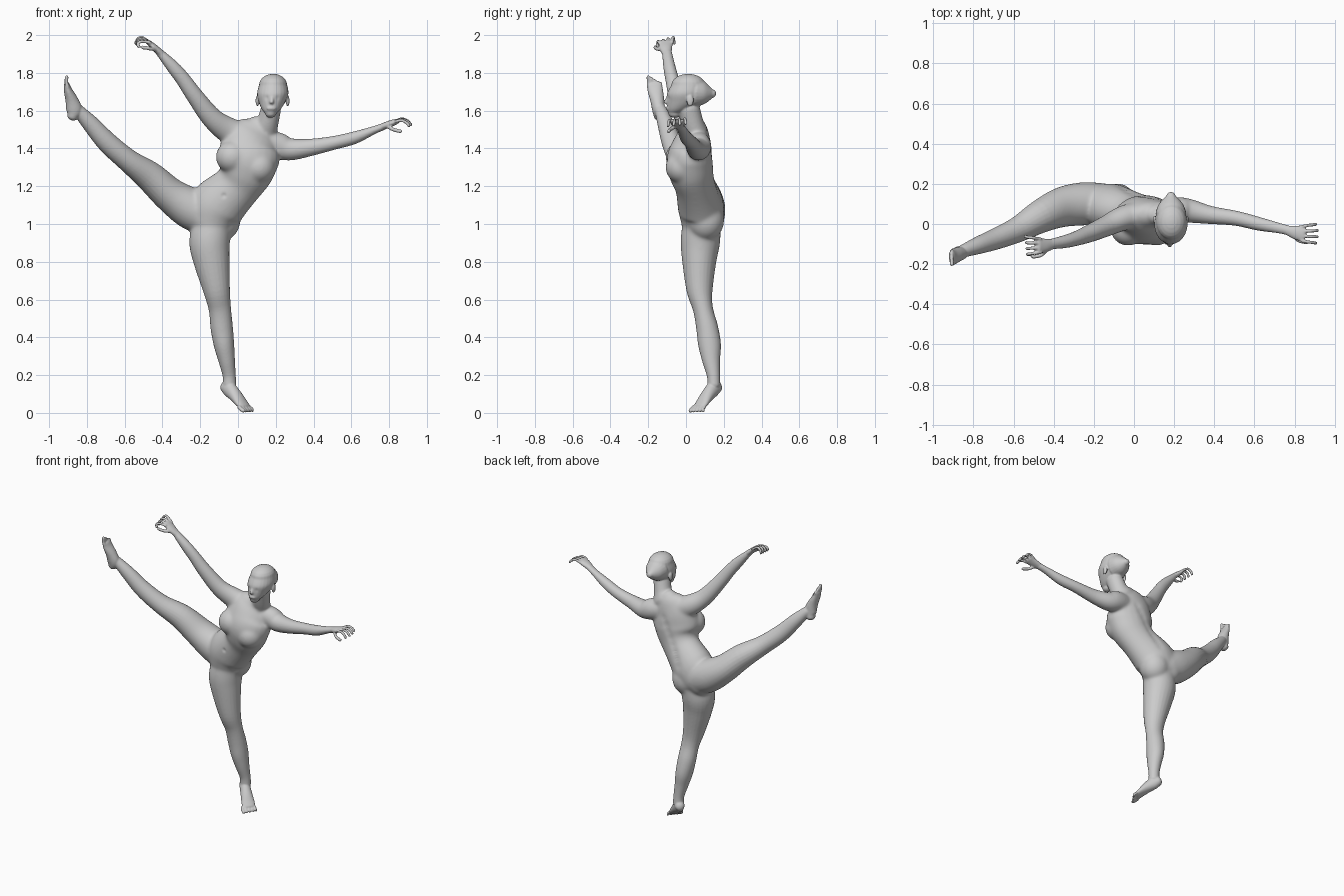
import bpy, bmesh, math
from mathutils import Vector

bm = bmesh.new()
Y = (0, 1, 0)


def spline(p, t):
    """Smooth interpolation through ring settings (x, y, z, side radius, ref radius)."""
    i = min(int(t), len(p) - 2)
    f = t - i
    a, b, c, d = p[max(i - 1, 0)], p[i], p[i + 1], p[min(i + 2, len(p) - 1)]
    return [0.5 * (2 * q + (r - o) * f + (2 * o - 5 * q + 4 * r - s) * f * f
                   + (3 * q - o - 3 * r + s) * f ** 3) for o, q, r, s in zip(a, b, c, d)]


def loft(rings, ref=Y, n=24, sub=5, axis=None):
    """Round-ended tube of elliptical sections; last radius lies along ref."""
    count = (len(rings) - 1) * sub
    pts = [spline(rings, k / sub) for k in range(count + 1)]
    pos = [Vector(p[:3]) for p in pts]
    secs = []
    for k, p in enumerate(pts):
        t = Vector(axis) if axis else (pos[min(k + 1, count)] - pos[max(k - 1, 0)]).normalized()
        secs.append((pos[k], t, p[3], p[4]))

    def cap(sec, sign):
        c, t, a, b = sec
        r = min(a, b) * 0.8
        return [(c + t * sign * r * math.sin(u), t, a * math.cos(u), b * math.cos(u))
                for u in (0.3, 0.6, 0.9, 1.2, 1.45)]
    secs = cap(secs[0], -1)[::-1] + secs + cap(secs[-1], 1)
    loops = []
    for c, t, a, b in secs:
        v = Vector(ref)
        v = (v - t * v.dot(t)).normalized()
        u = v.cross(t)
        loops.append([bm.verts.new(c + u * a * math.cos(2 * math.pi * j / n)
                                   + v * b * math.sin(2 * math.pi * j / n)) for j in range(n)])
    for l0, l1 in zip(loops, loops[1:]):
        for j in range(n):
            bm.faces.new((l0[j], l0[(j + 1) % n], l1[(j + 1) % n], l1[j]))
    bm.faces.new(loops[0][::-1])
    bm.faces.new(loops[-1])


def ball(c, r):
    made = bmesh.ops.create_uvsphere(bm, u_segments=20, v_segments=14, radius=1)["verts"]
    for v in made:
        v.co = Vector(c) + Vector((v.co.x * r[0], v.co.y * r[1], v.co.z * r[2]))


def digit(points, r):
    loft([(*p, r, r * 0.95) for p in points], ref=(0.1, 1, 0.2), n=10, sub=3)


# torso, leaning from pelvis to shoulders
loft([(-.14, .085, 1.02, .122, .113), (-.11, .078, 1.095, .148, .122), (-.005, .05, 1.2, .127, .108),
      (.04, .028, 1.275, .145, .119), (.055, .021, 1.345, .165, .123), (.07, .035, 1.42, .153, .104),
      (.1, .047, 1.475, .13, .076), (.125, .048, 1.51, .08, .057)])
for x, z in ((-.03, 1.355), (.11, 1.3)):         # breasts
    ball((x, -.023, z), (.088, .086, .087))
for x, z in ((-.19, 1.04), (-.085, 1.02)):       # buttocks
    ball((x, .105, z), (.098, .098, .11))

# neck and head
loft([(.13, .055, 1.49, .085, .06), (.155, .035, 1.535, .06, .058), (.175, .015, 1.61, .053, .058)])
loft([(.173, -.06, 1.586, .03, .034), (.176, -.04, 1.608, .05, .06), (.18, -.012, 1.645, .07, .089),
      (.184, 0, 1.69, .083, .1), (.186, .012, 1.735, .075, .09)], axis=(0, 0, 1))
loft([(.184, .055, 1.697, .077, .079), (.184, .1, 1.692, .06, .058), (.184, .142, 1.69, .022, .022)],
     ref=(0, 0, 1))                              # pointed back of the head
loft([(.18, -.094, 1.672, .009, .009), (.178, -.106, 1.645, .012, .012)], n=12)  # nose
ball((.175, -.096, 1.612), (.024, .01, .011))    # lips
for s in (-1, 1):                                # ears
    ball((.183 + s * .08, .022, 1.652), (.01, .019, .03))

# raised leg
loft([(-.165, .1, 1.045, .112, .105), (-.258, .1, 1.087, .11, .108), (-.36, .083, 1.155, .092, .1),
      (-.465, .038, 1.25, .08, .083), (-.58, -.028, 1.335, .061, .064), (-.69, -.075, 1.43, .055, .053),
      (-.78, -.108, 1.53, .045, .043), (-.838, -.13, 1.592, .034, .034), (-.86, -.14, 1.61, .033, .032)])
loft([(-.875, -.14, 1.572, .03, .03), (-.868, -.145, 1.605, .042, .034), (-.88, -.152, 1.655, .034, .037),
      (-.899, -.162, 1.705, .023, .041), (-.906, -.168, 1.735, .016, .04)])
for i in range(5):
    y = -.198 + .0165 * i
    digit([(-.904, y, 1.73), (-.909, y, 1.75), (-.907, y - .002, 1.779 - .009 * i)], .0105 - .0007 * i)

# standing leg
loft([(-.13, .085, 1.02, .1, .1), (-.15, .076, .91, .108, .105), (-.139, .07, .8, .095, .09),
      (-.113, .072, .65, .071, .069), (-.096, .09, .55, .059, .053), (-.086, .112, .45, .059, .058),
      (-.074, .125, .36, .054, .06), (-.06, .133, .28, .044, .048), (-.047, .145, .2, .035, .035),
      (-.045, .148, .15, .036, .034)])
W = Vector((.7, .7, 0))
loft([(-.065, .163, .138, .033, .031), (-.045, .142, .124, .041, .034), (-.012, .112, .09, .033, .038),
      (.018, .086, .053, .022, .043), (.034, .072, .034, .016, .042)], ref=W)
for i in range(5):
    o = W * (.021 * i - .042)
    a = Vector((.034, .07, .031)) + o
    digit([a, a + Vector((.012, -.012, -.012)), a + Vector((.025 - .003 * i, -.018 + .003 * i, -.021))],
          .0108 - .0006 * i)

# raised arm
loft([(.04, .045, 1.46, .07, .07), (-.05, .03, 1.495, .07, .063), (-.137, -.01, 1.56, .056, .052),
      (-.228, -.05, 1.677, .045, .043), (-.29, -.073, 1.765, .039, .036), (-.345, -.088, 1.832, .034, .032),
      (-.412, -.1, 1.905, .021, .026)])
loft([(-.405, -.1, 1.9, .019, .025), (-.44, -.107, 1.932, .018, .034), (-.475, -.107, 1.963, .013, .04)])
for i in range(4):
    y, f = -.074 - .0225 * i, .004 * (1.5 - i)
    digit([(-.465, y, 1.96), (-.508, y + f, 1.988 - .007 * i), (-.532, y + 1.5 * f, 1.978 - .008 * i),
           (-.542 + .006 * i, y + 2 * f, 1.956 - .006 * i)], .009)
digit([(-.43, -.12, 1.92), (-.462, -.155, 1.928), (-.505, -.163, 1.935)], .0105)

# outstretched arm
loft([(.12, .05, 1.435, .068, .065), (.21, .068, 1.415, .07, .066), (.275, .065, 1.395, .06, .06),
      (.38, .045, 1.405, .046, .045), (.51, .028, 1.43, .036, .037), (.617, .002, 1.457, .033, .034),
      (.72, -.02, 1.497, .021, .026), (.77, -.032, 1.516, .019, .024)])
loft([(.765, -.032, 1.515, .018, .024), (.81, -.043, 1.532, .018, .036), (.845, -.048, 1.545, .013, .04)])
for i in range(4):
    y, b, f = -.013 - .0235 * i, .007 * abs(i - 1.5), .004 * (1.5 - i)
    digit([(.835, y, 1.544), (.877 - b, y + f, 1.557 - .003 * i), (.902 - b, y + 1.5 * f, 1.549 - .004 * i),
           (.917 - b, y + 2 * f, 1.531 - .004 * i)], .009)
digit([(.79, -.055, 1.518), (.822, -.083, 1.5), (.862, -.092, 1.49)], .0105)

# fuse all parts into one continuous skin
bmesh.ops.recalc_face_normals(bm, faces=bm.faces)
mesh = bpy.data.meshes.new("dancer_body")
bm.to_mesh(mesh)
bm.free()
body = bpy.data.objects.new("dancer_body", mesh)
bpy.context.collection.objects.link(body)
bpy.context.view_layer.objects.active = body
body.select_set(True)
rm = body.modifiers.new("fuse", 'REMESH')
rm.mode = 'VOXEL'
rm.voxel_size = 0.005
bpy.ops.object.modifier_apply(modifier="fuse")

# blend the trunk seams strongly, the thin parts lightly
trunk = body.vertex_groups.new(name="trunk")
for v in body.data.vertices:
    away = (v.co - Vector((-.03, .05, 1.2))).length
    trunk.add([v.index], max(0, min(1, (.42 - away) / .12)), 'REPLACE')
for name, reps, group in (("blend", 60, "trunk"), ("soften", 4, "")):
    sm = body.modifiers.new(name, 'SMOOTH')
    sm.factor, sm.iterations, sm.vertex_group = 0.5, reps, group
    bpy.ops.object.modifier_apply(modifier=name)

# eye sockets, navel and spine groove pressed into the skin
dents = [((.154, -.085, 1.668), .013, .006), ((.206, -.085, 1.668), .013, .006),
         ((-.075, -.04, 1.15), .012, .008)]
dents += [((-.07 + .022 * k, .17 - .003 * k, 1.13 + .04 * k), .025, .006) for k in range(8)]
for v in body.data.vertices:
    push = sum(d * math.exp(-((v.co - Vector(c)).length / r) ** 2) for c, r, d in dents)
    if push > 1e-4:
        v.co -= v.normal * push
bpy.ops.object.shade_smooth()
